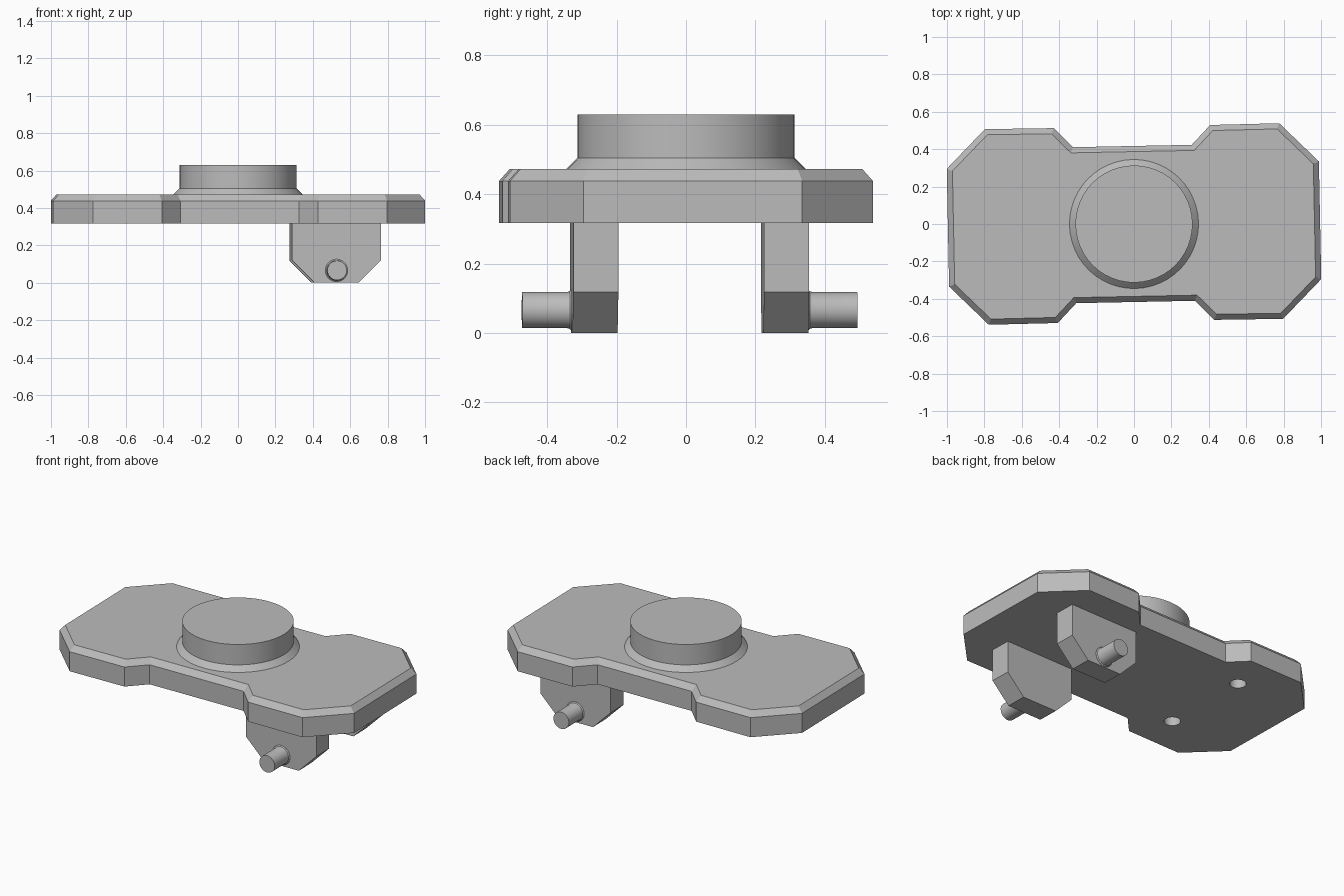
import bpy, bmesh, math
from mathutils import Matrix, Vector

cube = bpy.data.objects.get("Cube")
if cube:
    bpy.data.objects.remove(cube, do_unlink=True)

YAW = Matrix.Rotation(math.radians(1.15), 4, "Z")   # whole part sits slightly turned
BASE, SHOULDER, DECK = 0.317, 0.438, 0.472          # plate heights

grey = bpy.data.materials.new("plain grey")
grey.use_nodes = True
grey.diffuse_color = (0.5, 0.5, 0.5, 1)
shader = next(n for n in grey.node_tree.nodes if n.type == "BSDF_PRINCIPLED")
shader.inputs["Base Color"].default_value = grey.diffuse_color


def finish(name, bm, smooth=False):
    bmesh.ops.recalc_face_normals(bm, faces=bm.faces)
    bm.transform(YAW)
    mesh = bpy.data.meshes.new(name)
    bm.to_mesh(mesh)
    bm.free()
    mesh.materials.append(grey)
    obj = bpy.data.objects.new(name, mesh)
    bpy.context.collection.objects.link(obj)
    bpy.ops.object.select_all(action="DESELECT")
    obj.select_set(True)
    bpy.context.view_layer.objects.active = obj
    if smooth:
        bpy.ops.object.shade_smooth_by_angle(angle=math.radians(30))
    return obj


def extrude(bm, points, offset):
    """Close a flat outline, extrude it, and return the far face."""
    face = bm.faces.new([bm.verts.new(p) for p in points])
    new = bmesh.ops.extrude_face_region(bm, geom=[face], use_keep_orig=True)["geom"]
    bmesh.ops.translate(bm, vec=offset, verts=[g for g in new if isinstance(g, bmesh.types.BMVert)])
    return next(g for g in new if isinstance(g, bmesh.types.BMFace))


def lathe(name, profile, matrix, steps=32):
    """Spin (radius, height) points into a capped solid."""
    bm = bmesh.new()
    rings = [[bm.verts.new((r * math.cos(math.tau * i / steps),
                            r * math.sin(math.tau * i / steps), h)) for i in range(steps)]
             for r, h in profile]
    for low, high in zip(rings, rings[1:]):
        for i in range(steps):
            j = (i + 1) % steps
            bm.faces.new((low[i], low[j], high[j], high[i]))
    bm.faces.new(rings[0])
    bm.faces.new(rings[-1])
    bm.transform(matrix)
    return finish(name, bm, smooth=True)


# Base plate: one quarter of the waisted outline, mirrored, with a chamfered top rim
quarter = [(0.995, 0.315), (0.787, 0.523), (0.418, 0.521), (0.317, 0.417)]
half = quarter + [(-x, y) for x, y in reversed(quarter)]
outline = half + [(-x, -y) for x, y in half]
bm = bmesh.new()
top = extrude(bm, [(x, y, BASE) for x, y in outline], (0, 0, SHOULDER - BASE))
bmesh.ops.recalc_face_normals(bm, faces=bm.faces)
bmesh.ops.inset_region(bm, faces=[top], thickness=0.03, use_even_offset=True)
bmesh.ops.translate(bm, vec=(0, 0, DECK - SHOULDER), verts=top.verts)
plate = finish("base_plate", bm)

# Two blind sockets in the underside
for side in (-1, 1):
    cutter = lathe("socket_cutter", [(0.047, BASE - 0.05), (0.047, BASE + 0.1)],
                   Matrix.Translation((-0.53, side * 0.28, 0)))
    cutter.hide_render = True
    cut = plate.modifiers.new("socket", "BOOLEAN")
    cut.operation = "DIFFERENCE"
    cut.solver = "EXACT"
    cut.object = cutter
    bpy.context.view_layer.objects.active = plate
    bpy.ops.object.modifier_apply(modifier=cut.name)
    bpy.data.objects.remove(cutter, do_unlink=True)
bpy.ops.object.select_all(action="DESELECT")
plate.select_set(True)
bpy.ops.object.shade_smooth_by_angle(angle=math.radians(25))

# Round boss with a flared foot
lathe("round_boss", [(0.345, DECK - 0.005), (0.345, DECK), (0.313, 0.504), (0.313, 0.63)],
      Matrix.Identity(4), 48)

# Hanging brackets with outward pins
tab = [(-0.237, BASE + 0.003), (-0.237, 0.118), (-0.119, 0),
       (0.119, 0), (0.237, 0.118), (0.237, BASE + 0.003)]
for side, where in ((-1, "front"), (1, "back")):
    bm = bmesh.new()
    extrude(bm, [(0.52 + x, side * 0.21, z) for x, z in tab], (0, side * 0.13, 0))
    finish(where + "_bracket", bm)
    turn = Matrix.Rotation(math.radians(-90 * side), 4, "X")
    lathe(where + "_pin", [(0.06, 0.335), (0.06, 0.341), (0.054, 0.346), (0.052, 0.354), (0.052, 0.483)],
          Matrix.Translation((0.52, 0, 0.066)) @ turn)
